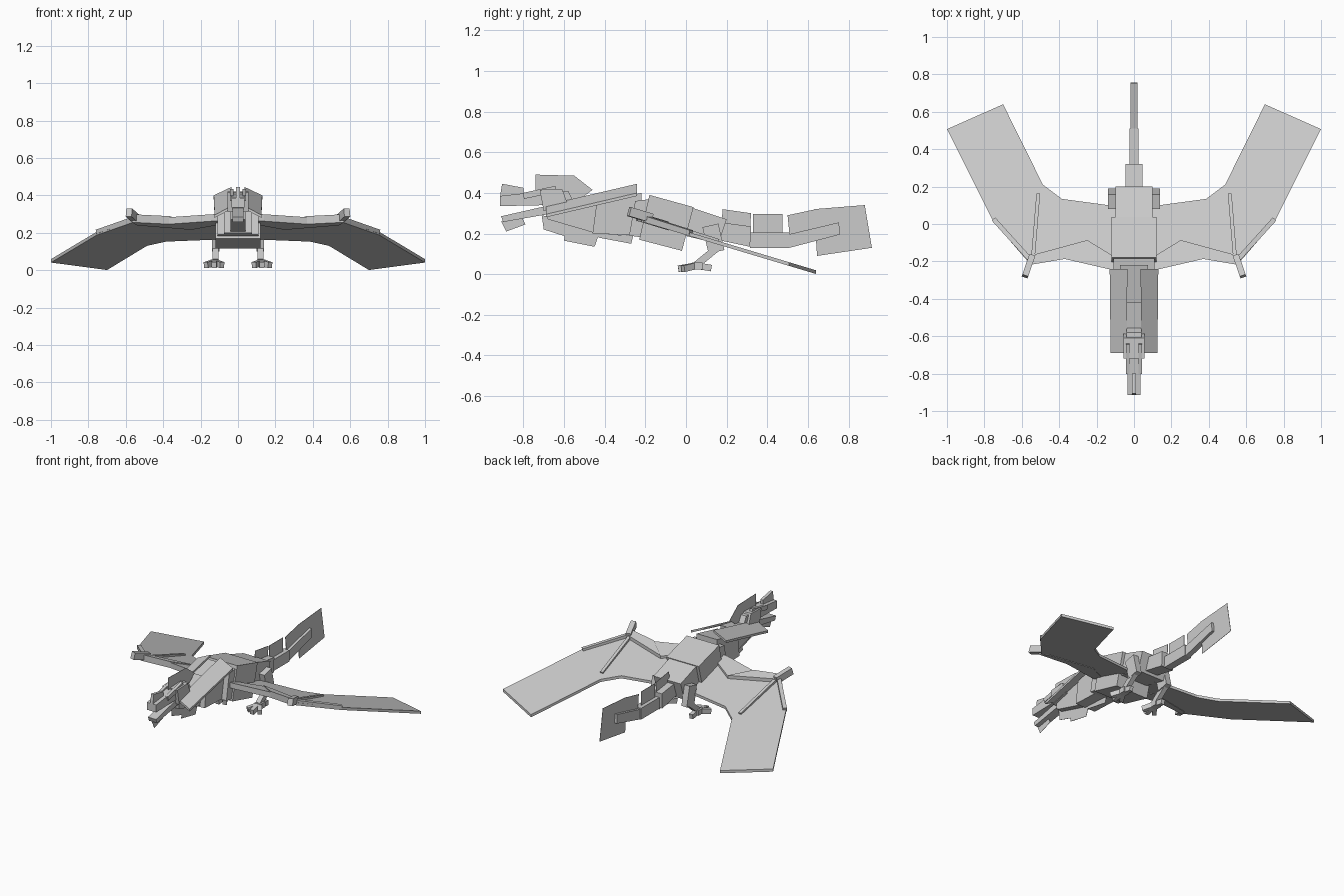
import bpy, bmesh
from mathutils import Vector

old = bpy.data.objects.get("Cube")
if old:
    bpy.data.objects.remove(old, do_unlink=True)

grey = bpy.data.materials.new("plain grey")
grey.use_nodes = True
grey.diffuse_color = (0.6, 0.6, 0.6, 1)
bsdf = next(n for n in grey.node_tree.nodes if n.type == 'BSDF_PRINCIPLED')
bsdf.inputs["Base Color"].default_value = (0.6, 0.6, 0.6, 1)
bsdf.inputs["Roughness"].default_value = 0.9


def prism(name, ring, offset, mirror=False):
    """Extrude a closed ring of points by an offset vector."""
    bm = bmesh.new()
    face = bm.faces.new([bm.verts.new(p) for p in ring])
    ext = bmesh.ops.extrude_face_region(bm, geom=[face], use_keep_orig=True)
    moved = [v for v in ext["geom"] if isinstance(v, bmesh.types.BMVert)]
    bmesh.ops.translate(bm, verts=moved, vec=Vector(offset))
    bmesh.ops.recalc_face_normals(bm, faces=bm.faces)
    mesh = bpy.data.meshes.new(name)
    bm.to_mesh(mesh)
    bm.free()
    mesh.materials.append(grey)
    ob = bpy.data.objects.new(name, mesh)
    bpy.context.collection.objects.link(ob)
    if mirror:
        ob.modifiers.new("mirror", 'MIRROR')
    return ob


def slab(name, half, side):
    """Centred block from a side outline of (y, z) points."""
    return prism(name, [(-half, y, z) for y, z in side], (2 * half, 0, 0))


def fin(name, side):
    return slab(name, 0.001, side)


def bar(name, a, b, width, height):
    """Mirrored square bar between two points."""
    a, b = Vector(a), Vector(b)
    d = (b - a).normalized()
    s = d.cross(Vector((0, 0, 1))).normalized() * width / 2
    u = s.cross(d).normalized() * height / 2
    return prism(name, [a - s - u, a + s - u, a + s + u, a - s + u], b - a, True)


def wing_z(y):
    return 0.205 - 0.30 * y


def wing_point(x, y, lift=0.0):
    return (x, y, wing_z(y) + lift)


def wing_plate(name, outline, low, high):
    return prism(name, [wing_point(x, y, low) for x, y in outline],
                 (0, 0, high - low), True)


# Torso
slab("chest", 0.12, [(-.18, .39), (.037, .33), (-.02, .115), (-.23, .17)])
slab("shoulders", 0.11, [(-.25, .36), (-.17, .37), (-.21, .18), (-.28, .19)])
slab("hips", 0.10, [(.02, .33), (.2, .27), (.16, .15), (-.01, .19)])

# Neck
slab("neck_base", 0.075, [(-.44, .35), (-.22, .40), (-.22, .19), (-.46, .20)])
slab("neck_front", 0.04, [(-.69, .34), (-.42, .39), (-.44, .20), (-.68, .27)])
fin("throat_fin_front", [(-.71, .29), (-.57, .26), (-.59, .185), (-.70, .22)])
fin("throat_fin_middle", [(-.59, .26), (-.42, .22), (-.45, .135), (-.60, .165)])
fin("throat_fin_back", [(-.44, .20), (-.26, .19), (-.27, .15), (-.43, .18)])
prism("neck_frill", [(.035, -.24, .445), (.13, -.24, .40),
                     (.125, -.69, .295), (.04, -.69, .34)], (0, 0, -.015), True)

# Head
slab("head", 0.055, [(-.72, .415), (-.61, .42), (-.58, .34), (-.70, .31)])
slab("skull_back", 0.04, [(-.70, .41), (-.58, .41), (-.54, .33), (-.68, .30)])
slab("upper_jaw", 0.035, [(-.915, .385), (-.69, .41), (-.69, .34), (-.915, .335)])
slab("lower_jaw", 0.03, [(-.91, .285), (-.69, .335), (-.68, .295), (-.90, .257)])
slab("nose_horn", 0.01, [(-.905, .445), (-.80, .425), (-.80, .39), (-.915, .383)])
bar("brow_horn", (.033, -.80, .385), (.033, -.64, .42), 0.02, 0.03)
fin("chin_fin", [(-.91, .26), (-.81, .285), (-.79, .245), (-.885, .21)])
fin("head_crest", [(-.74, .49), (-.56, .485), (-.57, .40), (-.74, .41)])
fin("neck_crest", [(-.60, .485), (-.55, .485), (-.46, .415), (-.56, .34)])

# Tail with upright fins
slab("tail_base", 0.045, [(.17, .255), (.32, .235), (.315, .135), (.15, .17)])
slab("tail_middle", 0.025, [(.315, .205), (.51, .205), (.51, .13), (.315, .13)])
slab("tail_end", 0.018, [(.50, .195), (.753, .255), (.757, .195), (.51, .13)])
fin("tail_fin_base", [(.18, .32), (.32, .30), (.315, .20), (.175, .24)])
fin("tail_fin_middle", [(.33, .297), (.475, .297), (.475, .20), (.33, .20)])
fin("tail_fin_end", [(.50, .29), (.64, .32), (.65, .22), (.51, .19)])
fin("tail_fan", [(.63, .32), (.88, .34), (.915, .13), (.645, .09)])

# Wings
wing_plate("wing_membrane", [
    (.08, -.235), (.37, -.187), (.56, -.21), (.754, .016), (1.0, .507),
    (.70, .64), (.487, .21), (.385, .134), (.08, .093)], -.012, .006)
wing_plate("upper_arm", [(.08, -.245), (.14, -.24), (.37, -.187),
                         (.25, -.086), (.08, -.19)], -.015, .022)
wing_plate("forearm", [(.37, -.187), (.567, -.22), (.54, -.165), (.25, -.086)],
           -.015, .028)
bar("outer_finger", wing_point(.555, -.19, .012), wing_point(.75, .025, .008),
    0.025, 0.022)
bar("inner_finger", wing_point(.54, -.18, .012), wing_point(.512, .16, .006),
    0.02, 0.02)
bar("wing_claw", (.545, -.17, .275), (.583, -.28, .308), 0.033, 0.045)

# Legs
bar("thigh", (.118, .12, .24), (.118, .15, .11), 0.04, 0.08)
bar("shin", (.12, .16, .135), (.12, .05, .045), 0.032, 0.035)
bar("foot", (.125, .08, .04), (.125, .03, .04), 0.045, 0.035)
for label, x, y, z in (("inner", .085, -.02, .027), ("middle", .128, -.038, .027),
                       ("outer", .172, -.015, .027), ("rear", .125, .125, .03)):
    bar(label + "_toe", (.125, .05, .042), (x, y, z), 0.026, 0.032)
